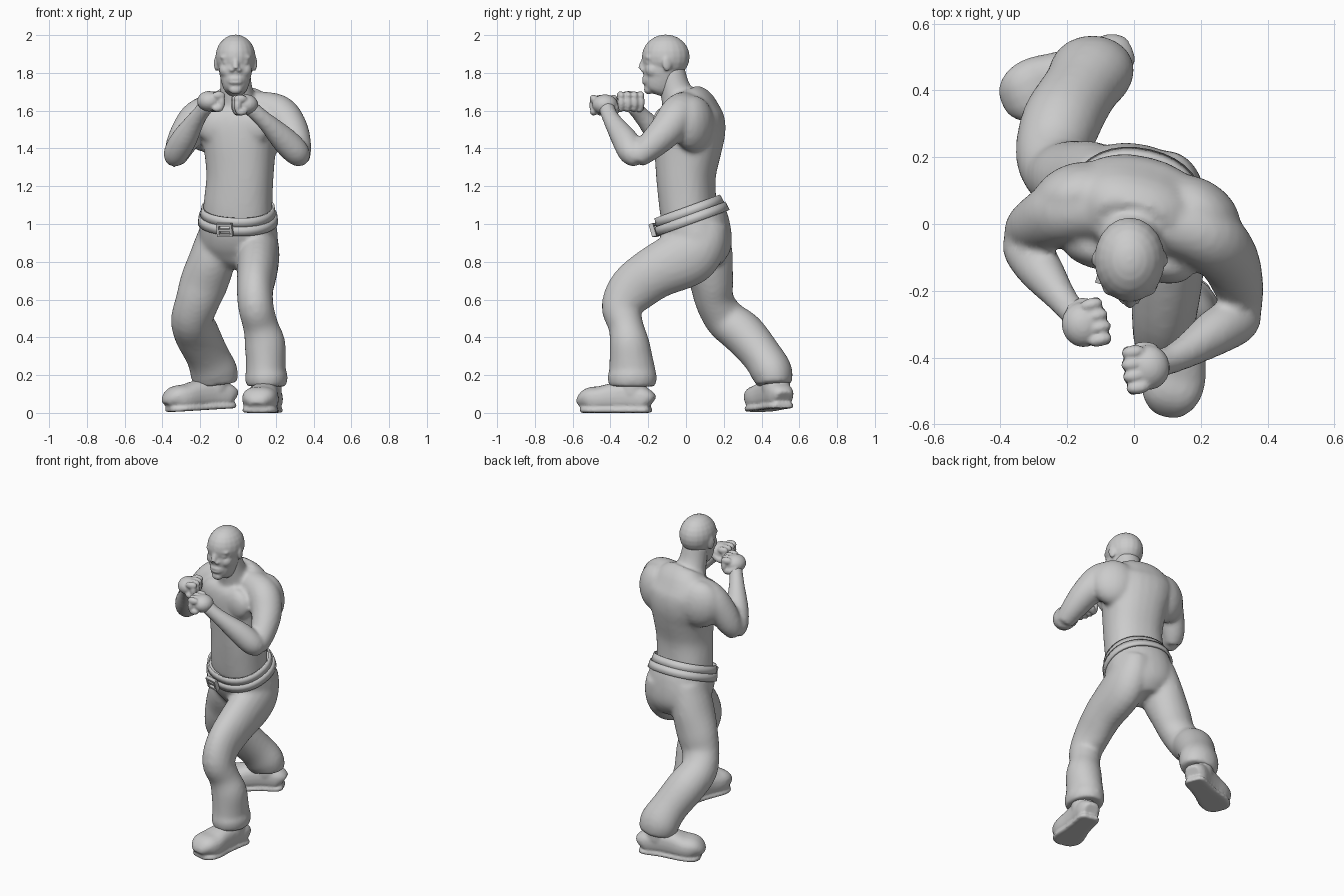
import bpy, bmesh, math
from mathutils import Vector, Matrix

cube = bpy.data.objects.get("Cube")
if cube:
    bpy.data.objects.remove(cube, do_unlink=True)

grey = bpy.data.materials.new("plain grey")
grey.use_nodes = True
grey.diffuse_color = (0.6, 0.6, 0.6, 1)
grey.node_tree.nodes["Principled BSDF"].inputs["Base Color"].default_value = grey.diffuse_color
grey.node_tree.nodes["Principled BSDF"].inputs["Roughness"].default_value = 0.8

X = Vector((1, 0, 0))
TURN = Vector((1, -.25, 0)).normalized()   # sideways axis of the turned trunk


def spline(rows, steps):
    """Catmull-Rom through rows of any width."""
    rows = [Vector(r) for r in rows]
    out = []
    for i in range(len(rows) - 1):
        p, q = rows[i], rows[i + 1]
        o = rows[i - 1] if i else p
        r = rows[min(i + 2, len(rows) - 1)]
        for k in range(steps):
            t = k / steps
            out.append(.5 * (2 * p + (q - o) * t + (2 * o - 5 * p + 4 * q - r) * t ** 2
                             + (3 * p - o - 3 * q + r) * t ** 3))
    return out + [rows[-1]]


def tube(bm, rows, side=X, power=2, sides=20, steps=4, caps=True):
    """Loft of rounded rings; each row is centre x, y, z, half width, half depth."""
    rows = spline(rows, steps)
    mids = [Vector(r[:3]) for r in rows]
    rings = []
    for i, row in enumerate(rows):
        along = (mids[min(i + 1, len(mids) - 1)] - mids[max(i - 1, 0)]).normalized()
        u = (side - along * side.dot(along)).normalized()
        v = along.cross(u)
        ring = []
        for k in range(sides):
            c, s = math.cos(math.tau * k / sides), math.sin(math.tau * k / sides)
            c = math.copysign(abs(c) ** (2 / power), c)
            s = math.copysign(abs(s) ** (2 / power), s)
            ring.append(bm.verts.new(mids[i] + u * c * row[3] + v * s * row[4]))
        rings.append(ring)
    for a, b in zip(rings, rings[1:]):
        for k in range(sides):
            j = (k + 1) % sides
            bm.faces.new((a[k], a[j], b[j], b[k]))
    if caps:
        bm.faces.new(rings[0][::-1])
        bm.faces.new(rings[-1])


def limb(bm, *rows, side=X):
    """Round tube; each row is centre and one radius."""
    tube(bm, [(*r, r[3]) for r in rows], side)


def ball(bm, centre, radii, turn=Matrix()):
    m = Matrix.Translation(centre) @ turn.to_4x4() @ Matrix.Diagonal((*radii, 1))
    bmesh.ops.create_uvsphere(bm, u_segments=20, v_segments=12, radius=1, matrix=m)


def box(bm, centre, size, turn=Matrix()):
    bmesh.ops.create_cube(bm, size=1, matrix=Matrix.Translation(centre) @ turn @ Matrix.Diagonal((*size, 1)))


def finish(name, bm, voxel=0, relax=4):
    """Make the object; a voxel size fuses its overlapping volumes into one skin."""
    bmesh.ops.recalc_face_normals(bm, faces=bm.faces)
    mesh = bpy.data.meshes.new(name)
    bm.to_mesh(mesh)
    bm.free()
    mesh.materials.append(grey)
    ob = bpy.data.objects.new(name, mesh)
    bpy.context.collection.objects.link(ob)
    if voxel:
        m = ob.modifiers.new("fuse", "REMESH")
        m.mode, m.voxel_size, m.use_smooth_shade = "VOXEL", voxel, True
        m = ob.modifiers.new("relax", "SMOOTH")
        m.factor, m.iterations = .5, relax
    else:
        bpy.context.view_layer.objects.active = ob
        ob.select_set(True)
        bpy.ops.object.shade_smooth_by_angle(angle=math.radians(45))
        ob.select_set(False)
    return ob


# Bare torso, neck and both bent arms
bm = bmesh.new()
tube(bm, [(0, .02, 1.02, .182, .145), (0, .01, 1.1, .182, .147), (.01, 0, 1.25, .177, .154),
          (.01, .01, 1.4, .19, .176), (.005, .02, 1.5, .21, .184), (0, .02, 1.58, .22, .172),
          (0, .015, 1.64, .185, .13), (-.005, -.01, 1.69, .12, .085)], TURN, 2.3, 28)
tube(bm, [(-.005, -.03, 1.64, .1, .1), (-.01, -.062, 1.73, .085, .08), (-.015, -.085, 1.83, .077, .077)])
lean = Matrix.Rotation(-.25, 4, "Z")
for px, py in ((-.11, -.08), (.07, -.12)):       # chest muscles
    ball(bm, (px, py, 1.52), (.11, .055, .1), lean)
for px, py, spin in ((-.165, .09, .25), (.19, .04, -.55)):       # broad upper back
    ball(bm, (px, py, 1.53), (.14, .095, .15), Matrix.Rotation(spin, 4, "Z"))
limb(bm, (.03, .01, 1.62, .08), (.13, -.01, 1.615, .088), (.22, -.04, 1.58, .1), (.28, -.1, 1.5, .092),
     (.313, -.185, 1.415, .076), (.327, -.265, 1.347, .057))
limb(bm, (.335, -.245, 1.338, .046), (.312, -.285, 1.375, .069), (.25, -.32, 1.44, .071), (.16, -.38, 1.53, .051),
     (.1, -.41, 1.585, .043), (.06, -.42, 1.62, .045), side=Vector((0, 0, 1)))
limb(bm, (-.12, .05, 1.59, .095), (-.205, .04, 1.56, .1), (-.27, .01, 1.48, .09),
     (-.315, -.015, 1.395, .074), (-.335, -.045, 1.337, .056))
limb(bm, (-.338, -.03, 1.33, .046), (-.328, -.07, 1.375, .067), (-.285, -.13, 1.45, .069),
     (-.23, -.205, 1.54, .051), (-.195, -.25, 1.59, .043), (-.165, -.28, 1.63, .045))
finish("torso_and_arms", bm, .013, 7)


# Clenched fists, knuckles toward the middle; hand is +1 for left and -1 for right
def fist(name, centre, yaw, hand):
    bm = bmesh.new()
    turn = Matrix.Rotation(math.radians(yaw), 4, "Z")
    place = lambda x, y, z: Vector(centre) + turn @ Vector((x * hand, y, z))
    ball(bm, place(.006, 0, 0), (.064, .068, .054), turn)
    for i in range(4):
        y = .052 - .036 * i
        reach = -.046 - .008 * math.sin(i)
        ball(bm, place(reach + .014, y, .03), (.036, .02, .023), turn)      # upper joint
        ball(bm, place(reach, y, -.004), (.02, .02, .041), turn)            # middle joint
        ball(bm, place(reach + .02, y, -.038), (.031, .019, .02), turn)     # tip
    limb(bm, (*place(.03, .045, -.01), .023), (*place(-.01, .06, -.033), .02),
         (*place(-.045, .035, -.043), .016))
    finish(name, bm, .007, 2)


fist("left_fist", (.037, -.43, 1.632), 8, 1)
fist("right_fist", (-.147, -.3, 1.65), 14, -1)

# Bald head with face and ears
bm = bmesh.new()
MID = -.013
ball(bm, (MID, -.107, 1.885), (.106, .127, .118))
ball(bm, (MID, -.14, 1.82), (.089, .09, .1))
tube(bm, [(MID, -.15, 1.683, .025, .035), (MID, -.145, 1.7, .053, .064), (MID, -.14, 1.73, .069, .082),
          (MID, -.132, 1.78, .082, .09), (MID, -.12, 1.85, .094, .107)], power=2.2)
ball(bm, (MID, -.198, 1.712), (.036, .025, .026))            # chin
ball(bm, (MID, -.178, 1.765), (.06, .052, .05))              # muzzle
limb(bm, (MID, -.21, 1.885, .018), (MID, -.228, 1.845, .018), (MID, -.237, 1.82, .018))   # nose
for z in (1.769, 1.75):
    ball(bm, (MID, -.219, z), (.036, .014, .0115))          # lips
for s in (-1, 1):
    ball(bm, (MID + s * .018, -.228, 1.815), (.014, .014, .011))    # nostril
    ball(bm, (MID + s * .04, -.193, 1.882), (.042, .026, .02))      # brow
    ball(bm, (MID + s * .041, -.194, 1.856), (.03, .023, .017))     # eye
    ball(bm, (MID + s * .05, -.172, 1.815), (.037, .042, .04))      # cheek
    ball(bm, (MID + s * .101, -.1, 1.85), (.012, .026, .042), Matrix.Rotation(s * .3, 4, "Z"))   # ear
finish("head", bm, .007, 5)

# Trousers: hips, forward left leg, trailing right leg
bm = bmesh.new()
tube(bm, [(0, .018, 1.06, .192, .182), (0, .045, .98, .204, .187), (.005, .075, .89, .205, .17),
          (.005, .09, .82, .165, .14), (0, .1, .77, .09, .09)], TURN, 2.2, 28)
tube(bm, [(.09, .1, 1, .1, .12), (.1, .08, .9, .113, .138), (.105, .01, .83, .115, .16),
          (.1, -.16, .745, .107, .142), (.09, -.28, .655, .097, .132), (.095, -.34, .56, .094, .109),
          (.12, -.318, .46, .094, .093), (.142, -.3, .37, .108, .106), (.147, -.29, .28, .106, .116),
          (.147, -.285, .22, .107, .125), (.15, -.285, .185, .114, .132), (.15, -.285, .14, .104, .122)])
tube(bm, [(-.09, .1, 1, .1, .12), (-.11, .105, .9, .118, .135), (-.14, .115, .8, .125, .135),
          (-.18, .135, .69, .128, .116), (-.215, .152, .59, .117, .103), (-.243, .21, .495, .112, .11),
          (-.218, .305, .418, .12, .116), (-.163, .4, .305, .115, .107), (-.127, .455, .215, .126, .109),
          (-.117, .465, .15, .116, .094)])
finish("trousers", bm, .013, 8)

# Belt band and rim on the tilted waist, with a buckle
DOWN = Vector((0, .34, -.94)).normalized()


def band(name, rise, height, width, depth, flare, thick):
    bm = bmesh.new()
    a = Vector((0, .022, 1.05)) - DOWN * rise
    tube(bm, [(*a, width, depth), (*(a + DOWN * height), width + flare, depth + flare)], TURN, 2.2, 36, 1, False)
    m = finish(name, bm).modifiers.new("thickness", "SOLIDIFY")
    m.thickness, m.offset = thick, 0


band("belt", 0, .048, .199, .19, .006, .014)
band("trouser_rim", .045, .05, .187, .178, .008, .01)
bm = bmesh.new()
tilt = Matrix.Rotation(math.radians(-16), 4, "Z") @ Matrix.Rotation(.3, 4, "X")
at = Vector((-.07, -.166, .968))
for s in (-1, 1):
    box(bm, at + tilt @ Vector((s * .036, 0, 0)), (.013, .024, .07), tilt)
    box(bm, at + tilt @ Vector((0, 0, s * .029)), (.072, .024, .013), tilt)
box(bm, at, (.06, .016, .012), tilt)
finish("buckle", bm)


# Round-toed boots
def boot(name, heel, yaw, lift):
    turn = Matrix.Translation((*heel, 0)) @ Matrix.Rotation(math.radians(yaw), 4, "Z")
    turn = turn @ Matrix.Translation((0, 0, lift)) @ Matrix.Rotation(lift * 2.2, 4, "X")
    bm = bmesh.new()
    shape = [(0, .045, .09), (.03, .068, .125), (.12, .072, .16), (.195, .08, .155),
             (.27, .094, .137), (.325, .09, .13), (.358, .07, .1), (.376, .04, .06)]
    tube(bm, [(0, -s, .005 + h / 2, w, h / 2) for s, w, h in shape], power=2.5)
    limb(bm, (0, -.1, .1, .075), (0, -.1, .16, .075))
    tube(bm, [(0, -s, .013, w, .013) for s, w, h in shape], power=5)
    bm.transform(turn)
    finish(name, bm, .009, 3)


boot("left_boot", (.178, -.187), -12, 0)
boot("right_boot", (-.025, .518), -67, .025)
